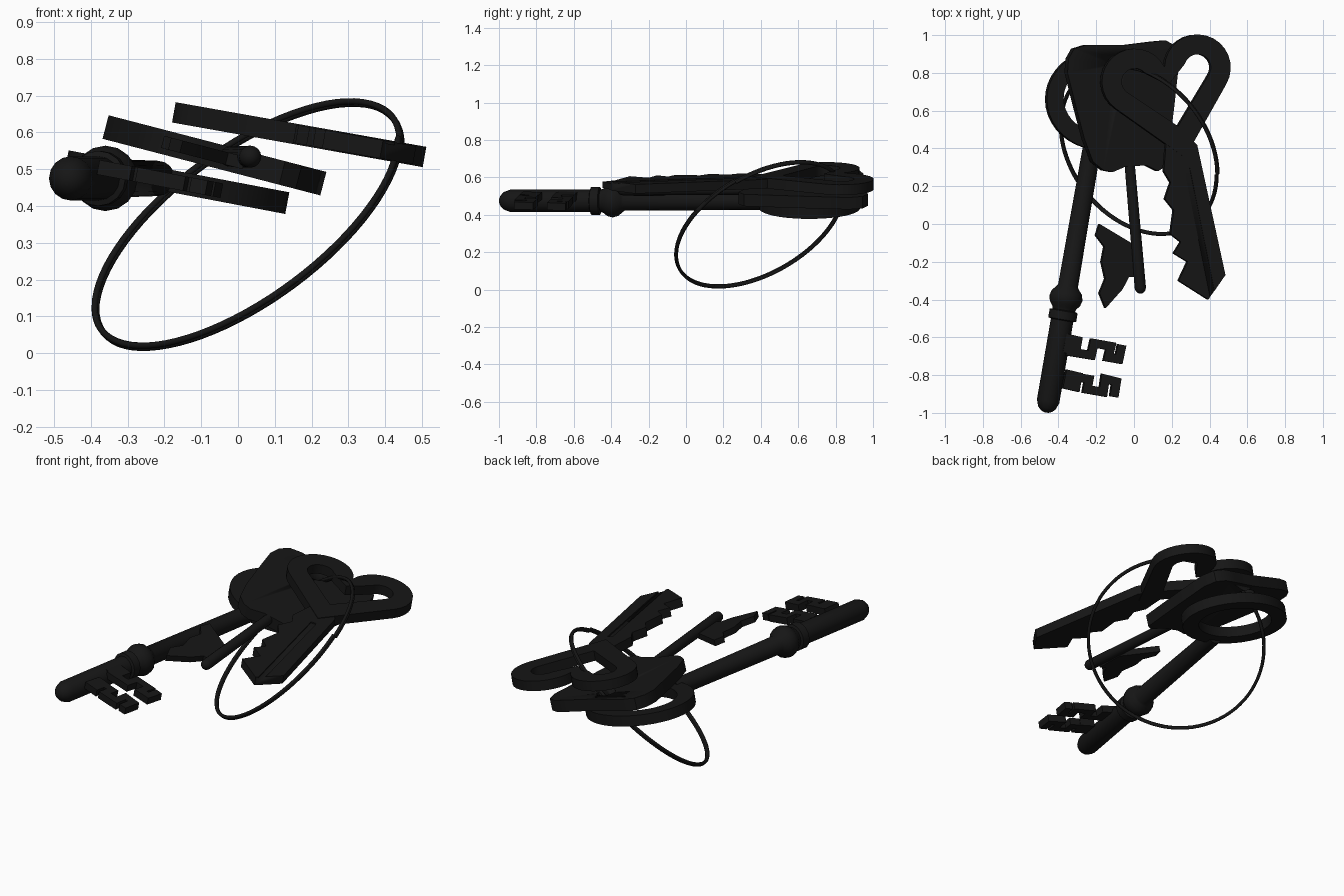
import bpy, bmesh, math
from mathutils import Vector

if "Cube" in bpy.data.objects:
    bpy.data.objects.remove(bpy.data.objects["Cube"])

mat = bpy.data.materials.new("black_metal")
mat.diffuse_color = (0.008, 0.008, 0.008, 1)
mat.use_nodes = True
mat.node_tree.nodes["Principled BSDF"].inputs["Base Color"].default_value = mat.diffuse_color

# Tilted plane of each key: x at reference, z at reference, slope
PLANE_A = (-0.22, 0.475, -0.19)
PLANE_B = (-0.05, 0.534, -0.26)
PLANE_C = (0.25, 0.579, -0.178)


def finish(bm, name):
    bmesh.ops.recalc_face_normals(bm, faces=bm.faces)
    me = bpy.data.meshes.new(name)
    bm.to_mesh(me)
    bm.free()
    ob = bpy.data.objects.new(name, me)
    bpy.context.collection.objects.link(ob)
    me.materials.append(mat)
    bpy.ops.object.select_all(action='DESELECT')
    bpy.context.view_layer.objects.active = ob
    ob.select_set(True)
    bpy.ops.object.shade_smooth_by_angle(angle=math.radians(35))
    return ob


def place(bm, pts, plane, h):
    x0, z0, s = plane
    n = Vector((-s, 0, 1)).normalized()
    return [bm.verts.new(Vector((x, y, z0 + s * (x - x0))) + n * h) for x, y in pts]


def sheet(name, pts, plane, thick, inner=None, lift=0):
    """Flat part from a top-view outline, optionally with an inner loop of equal count."""
    bm = bmesh.new()
    n = len(pts)
    loops = [place(bm, p, plane, lift + h) for p in ([pts, inner] if inner else [pts])
             for h in (thick / 2, -thick / 2)]
    if inner:
        to, bo, ti, bi = loops
        pairs = [(to, bo), (bo, bi), (bi, ti), (ti, to)]
    else:
        pairs = [loops]
        bm.faces.new(loops[0])
        bm.faces.new(loops[1])
    for a, b in pairs:
        for i in range(n):
            j = (i + 1) % n
            bm.faces.new((a[i], a[j], b[j], b[i]))
    return finish(bm, name)


def cut(ob, cutter):
    m = ob.modifiers.new("cut", 'BOOLEAN')
    m.operation = 'DIFFERENCE'
    m.object = cutter
    m.solver = 'EXACT'
    cutter.hide_render = True
    cutter.hide_viewport = True


def lathe(name, start, direction, profile, seg=16):
    """Turned part: profile of (distance, radius) along a horizontal axis."""
    bm = bmesh.new()
    d = Vector(direction).normalized()
    side, up = Vector((d.y, -d.x, 0)), Vector((0, 0, 1))
    rings = []
    for v, r in profile:
        rings.append([bm.verts.new(Vector(start) + d * v + side * r * math.cos(2 * math.pi * k / seg)
                                   + up * r * math.sin(2 * math.pi * k / seg)) for k in range(seg)])
    for a, b in zip(rings, rings[1:]):
        for k in range(seg):
            j = (k + 1) % seg
            bm.faces.new((a[k], a[j], b[j], b[k]))
    bm.faces.new(rings[0])
    bm.faces.new(rings[-1])
    return finish(bm, name)


def stroke(path, w):
    """Outline of a path with constant width."""
    P = [Vector(p) for p in path]
    left, right = [], []
    for i, p in enumerate(P):
        ns = []
        for a, b in ((i - 1, i), (i, i + 1)):
            if a >= 0 and b < len(P):
                t = (P[b] - P[a]).normalized()
                ns.append(Vector((-t.y, t.x)))
        m = sum(ns, Vector((0, 0))).normalized()
        m *= w / 2 / m.dot(ns[0])
        left.append(tuple(p + m))
        right.append(tuple(p - m))
    return left + right[::-1]


def ellipse(cx, cy, rx, ry, n=40):
    return [(cx + rx * math.cos(2 * math.pi * k / n), cy + ry * math.sin(2 * math.pi * k / n)) for k in range(n)]


def heart(r, bottom, notch, end):
    """Heart outline, mirrored about its axis and turned into key C's direction."""
    half = [(0.17 + r * math.cos(a), 0.38 + r * math.sin(a))
            for a in (math.radians(-42 + (end + 42) * k / 16) for k in range(17))]
    loop = [(0, bottom)] + half + [(0, notch)] + [(-u, v) for u, v in half[::-1]]
    return [(0.25 + 0.976 * u - 0.22 * v, 0.42 + 0.22 * u + 0.976 * v) for u, v in loop]


# Key A: old-style key with turned shaft, oval bow and stepped bit
lathe("old_key_shaft", (-0.465, -0.998, 0.475), (0.17, 0.985, 0), [
    (0, 0.012), (0.008, 0.03), (0.025, 0.047), (0.06, 0.06), (0.495, 0.06), (0.5, 0.075), (0.545, 0.075),
    (0.55, 0.06), (0.565, 0.065), (0.585, 0.081), (0.614, 0.089), (0.645, 0.081), (0.67, 0.06),
    (0.68, 0.053), (1.45, 0.048)])
sheet("old_key_bow", ellipse(-0.166, 0.66, 0.3, 0.27), PLANE_A, 0.06,
      inner=ellipse(-0.166, 0.665, 0.212, 0.185))
prongs = [
    [(-0.36, -0.673), (-0.228, -0.695), (-0.214, -0.631), (-0.124, -0.647), (-0.138, -0.706),
     (-0.082, -0.716), (-0.066, -0.64)],
    [(-0.36, -0.80), (-0.24, -0.822), (-0.25, -0.875), (-0.165, -0.89), (-0.155, -0.82),
     (-0.095, -0.835), (-0.108, -0.915)]]
for i, p in enumerate(prongs):
    sheet(f"old_key_bit_{i + 1}", stroke(p, 0.045), PLANE_A, 0.04)
    y = (-0.6, -0.79)[i]
    sheet(f"old_key_bit_root_{i + 1}", [(-0.36, y + 0.02), (-0.275, y), (-0.292, y - 0.1), (-0.38, y - 0.08)],
          PLANE_A, 0.04)

# Key B: plate bow, thin round shaft, notched flag bit
plate = sheet("plate_key_bow", [
    (-0.36, 0.8), (-0.355, 0.875), (-0.325, 0.928), (-0.26, 0.948), (-0.05, 0.948), (0.085, 0.965), (0.16, 0.972),
    (0.21, 0.945), (0.232, 0.87), (0.205, 0.62), (0.18, 0.42), (0.165, 0.31), (0.12, 0.28), (0.06, 0.31),
    (-0.05, 0.305), (-0.12, 0.275), (-0.17, 0.285), (-0.225, 0.33), (-0.27, 0.45), (-0.32, 0.64)], PLANE_B, 0.066)
hole = sheet("plate_hole_cutter", ellipse(-0.085, 0.845, 0.05, 0.05, 20), PLANE_B, 0.3)
cut(plate, hole)
lathe("plate_key_shaft", (0.036, -0.368, 0.534), (-0.056, 0.65, 0), [
    (0, 0.008), (0.006, 0.018), (0.015, 0.026), (0.03, 0.03), (0.72, 0.027)])
sheet("plate_key_bit", [
    (-0.186, 0.0), (0.01, -0.117), (0.016, -0.28), (-0.03, -0.28), (-0.064, -0.345), (-0.154, -0.446),
    (-0.186, -0.366), (-0.155, -0.29), (-0.175, -0.2), (-0.16, -0.12), (-0.205, -0.06)], PLANE_B, 0.034)

# Key C: heart bow and toothed blade with a groove
sheet("heart_key_bow", heart(0.175, -0.07, 0.42, 166), PLANE_C, 0.056,
      inner=heart(0.07, 0.1, 0.325, 150))
blade = sheet("heart_key_blade", [
    (0.17, 0.48), (0.154, 0.28), (0.19, 0.22), (0.16, 0.133), (0.207, 0.074), (0.19, -0.053), (0.244, -0.095),
    (0.207, -0.155), (0.28, -0.2), (0.233, -0.30), (0.39, -0.40), (0.48, -0.27), (0.33, 0.42), (0.25, 0.5)],
    PLANE_C, 0.05)
groove = sheet("blade_groove_cutter", stroke([(0.275, 0.3), (0.42, -0.42)], 0.03), PLANE_C, 0.03, lift=0.033)
cut(blade, groove)

# Split ring: two close turns of wire around a tilted axis
axis = Vector((0.265, 0.207, -0.362)).normalized()
e1 = axis.orthogonal().normalized()
e2 = axis.cross(e1)
centre = Vector((0.026, 0.393, 0.35))
x_angle = math.atan2(e2.x, e1.x)
cu = bpy.data.curves.new("split_ring", 'CURVE')
cu.dimensions = '3D'
cu.bevel_depth = 0.009
cu.bevel_resolution = 2
cu.use_fill_caps = True
N = 160
sp = cu.splines.new('POLY')
sp.points.add(N)
for k in range(N + 1):
    t = k / N
    a = x_angle + 4 * math.pi * t
    p = centre + 0.49 * (e1 * math.cos(a) + e2 * math.sin(a)) + axis * 0.016 * (t - 0.5)
    sp.points[k].co = (*p, 1)
ring = bpy.data.objects.new("split_ring", cu)
bpy.context.collection.objects.link(ring)
cu.materials.append(mat)
bpy.ops.object.select_all(action='DESELECT')
ring.select_set(True)
bpy.context.view_layer.objects.active = ring
bpy.ops.object.convert(target='MESH')
bpy.ops.object.shade_smooth_by_angle(angle=math.radians(50))
